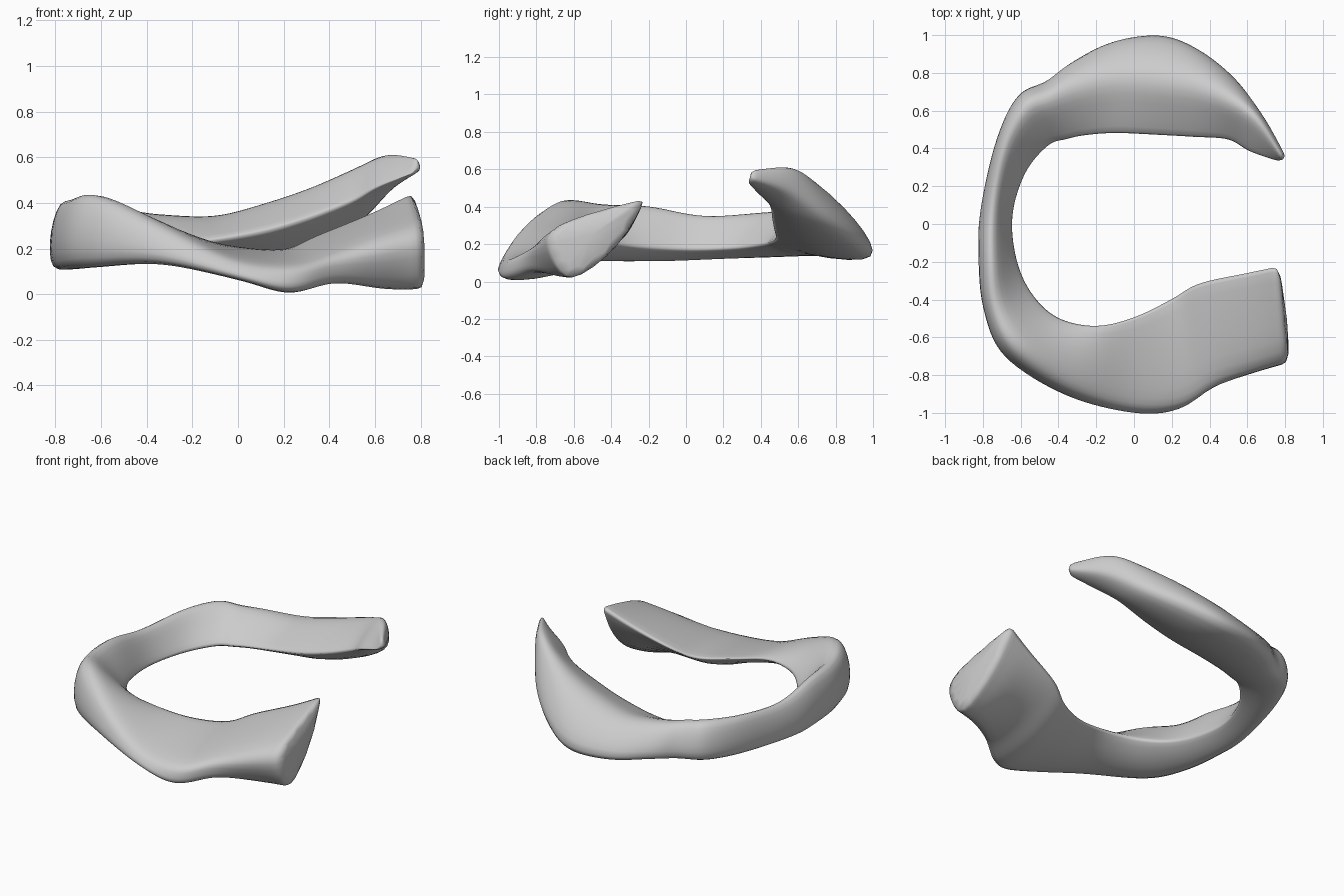
import bpy
import bmesh
from mathutils import Vector

default_cube = bpy.data.objects.get("Cube")
if default_cube:
    bpy.data.objects.remove(default_cube, do_unlink=True)

STEPS = 4  # sections between two guide points

# Each side of a section: how far it arches, and where its points lie
TOP_SIDE = (0.02, (0.02, 0.3, 0.6, 0.87))
WALL_SIDE = (0.11, (0.12, 0.37, 0.63, 0.9))
UNDER_SIDE = (0.1, (0.1, 0.4, 0.7, 0.98))

# Guide curves in hundredths, from the back horn round to the front horn
inner_edge = [
    (77, 33, 53), (61, 38, 47), (50, 44, 41), (32, 45, 34), (12, 46, 28),
    (-10, 47, 24), (-26, 46, 22), (-36, 44, 21), (-45, 41, 20), (-57, 27, 18),
    (-64, 5, 17), (-62, -18, 18), (-54, -36, 20), (-40, -49, 23), (-20, -53, 24),
    (0, -48, 21), (20, -38, 20), (34, -30, 26), (58, -25, 36), (78, -21, 46)]
upper_rim = [
    (79, 34, 60), (65, 56, 63), (50, 66, 57), (32, 73, 49), (12, 76, 42),
    (-10, 77, 36), (-34, 72, 37), (-46, 67, 39), (-58, 62, 41), (-69, 42, 40),
    (-75, 10, 38), (-76, -20, 44), (-74, -45, 45), (-62, -67, 47), (-34, -85, 32),
    (-2, -94, 16), (24, -95, 13), (42, -86, 18), (62, -81, 24), (83, -74, 29)]
lower_rim = [
    (81, 35, 55), (69, 56, 47), (54, 78, 31), (34, 95, 19), (14, 103, 12),
    (-12, 99, 12), (-33, 87, 14), (-46, 76, 14), (-61, 68, 14), (-72, 45, 13),
    (-81, 5, 11), (-81, -18, 10), (-78, -44, 10), (-68, -69, 11), (-36, -91, 13),
    (0, -101, 6), (23, -98, 0), (43, -83, 4), (65, -66, 0), (83, -62, -1)]


def smooth_path(points):
    """Run a Catmull-Rom curve through the guide points."""
    pts = [Vector(p) / 100 for p in points]
    pts = [pts[0] * 2 - pts[1]] + pts + [pts[-1] * 2 - pts[-2]]
    path = []
    for a, b, c, d in zip(pts, pts[1:], pts[2:], pts[3:]):
        for step in range(STEPS):
            t = step / STEPS
            path.append((b * 2 + (c - a) * t + (a * 2 - b * 5 + c * 4 - d) * t**2
                         + (b * 3 - a - c * 3 + d) * t**3) / 2)
    path.append(pts[-2])
    return path


def wedge_section(inner, upper, lower):
    """Return a section with a thin inner edge and a rounded outer wall."""
    centre = (inner + upper + lower) / 3
    sides = ((inner, upper, TOP_SIDE), (upper, lower, WALL_SIDE),
             (lower, inner, UNDER_SIDE))
    ring = []
    for start, end, (bulge, spacing) in sides:
        along = end - start
        outward = (start + end) / 2 - centre
        outward -= outward.project(along)
        outward.normalize()
        for t in spacing:
            arch = outward * (along.length * bulge * 4 * t * (1 - t))
            ring.append(start + along * t + arch)
    return ring


# Loft the wedge sections into one C-shaped body
bm = bmesh.new()
rings = []
for corners in zip(*map(smooth_path, (inner_edge, upper_rim, lower_rim))):
    rings.append([bm.verts.new(p) for p in wedge_section(*corners)])
for ring, following in zip(rings, rings[1:]):
    count = len(ring)
    for i in range(count):
        j = (i + 1) % count
        bm.faces.new((ring[i], ring[j], following[j], following[i]))

# Close the two horn ends
bm.faces.new(rings[0])
bm.faces.new(rings[-1])
bmesh.ops.recalc_face_normals(bm, faces=bm.faces)

mesh = bpy.data.meshes.new("cartilage_wedge")
bm.to_mesh(mesh)
bm.free()
body = bpy.data.objects.new("cartilage_wedge", mesh)
bpy.context.collection.objects.link(body)

# Plain grey surface
grey = bpy.data.materials.new("plain_grey")
grey.use_nodes = True
colour = (0.6, 0.6, 0.6, 1)
grey.diffuse_color = colour
grey.node_tree.nodes["Principled BSDF"].inputs["Base Color"].default_value = colour
mesh.materials.append(grey)

# Soft rounded finish
subdivision = body.modifiers.new("rounding", "SUBSURF")
subdivision.levels = subdivision.render_levels = 1
bpy.context.view_layer.objects.active = body
body.select_set(True)
bpy.ops.object.shade_smooth()
